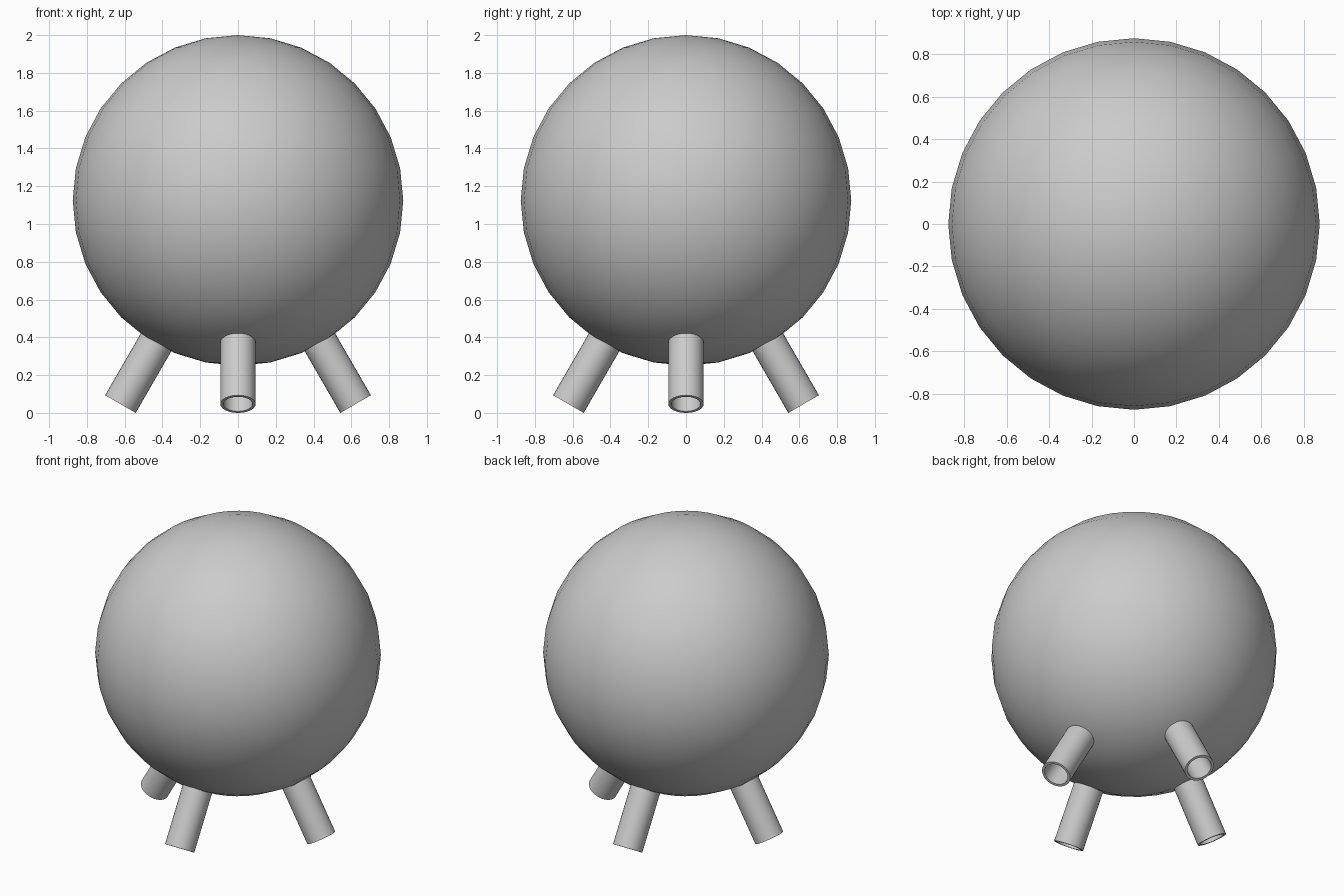
import bpy, bmesh
from math import radians, cos, sin, pi
from mathutils import Matrix

if "Cube" in bpy.data.objects:
    bpy.data.objects.remove(bpy.data.objects["Cube"])

CENTRE_Z = 1.125
SEGMENTS = 32

# Spherical body
bpy.ops.mesh.primitive_uv_sphere_add(segments=SEGMENTS, ring_count=16,
                                     radius=0.875, location=(0, 0, CENTRE_Z))
body = bpy.context.object
body.name = "body"
bpy.ops.object.shade_smooth()


def tube_leg(name, angle, outer=0.0935, inner=0.077, near=0.82, far=1.245):
    """Hollow tube radiating from the body centre, 30 degrees off vertical."""
    bm = bmesh.new()
    profile = [(outer, -near), (outer, -far), (inner, -far), (inner, -near)]
    rings = [[bm.verts.new((r * cos(2 * pi * i / SEGMENTS),
                            r * sin(2 * pi * i / SEGMENTS), z))
              for i in range(SEGMENTS)] for r, z in profile]
    for a, b in zip(rings, rings[1:] + rings[:1]):
        for i in range(SEGMENTS):
            j = (i + 1) % SEGMENTS
            bm.faces.new((a[i], a[j], b[j], b[i]))
    bmesh.ops.recalc_face_normals(bm, faces=bm.faces)
    bm.transform(Matrix.Translation((0, 0, CENTRE_Z))
                 @ Matrix.Rotation(angle, 4, 'Z')
                 @ Matrix.Rotation(radians(-30), 4, 'Y'))
    mesh = bpy.data.meshes.new(name)
    bm.to_mesh(mesh)
    bm.free()
    leg = bpy.data.objects.new(name, mesh)
    bpy.context.collection.objects.link(leg)
    bpy.ops.object.select_all(action='DESELECT')
    leg.select_set(True)
    bpy.context.view_layer.objects.active = leg
    bpy.ops.object.shade_smooth_by_angle(angle=radians(30))


# Four splayed tubular legs
for k, side in enumerate(("right", "back", "left", "front")):
    tube_leg(side + "_leg", k * pi / 2)
